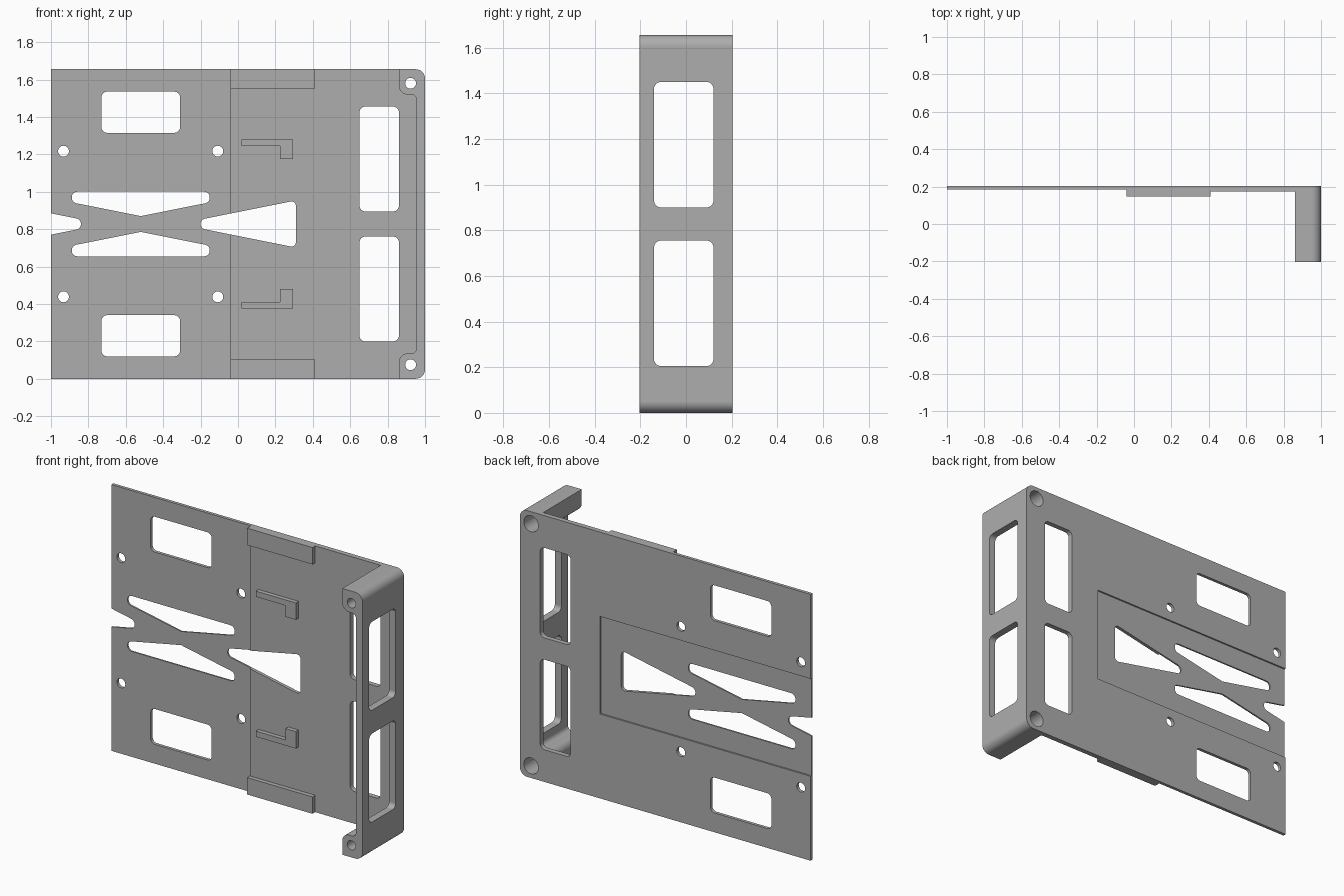
import bpy, bmesh, math
from mathutils import Vector

cube = bpy.data.objects.get("Cube")
if cube:
    bpy.data.objects.remove(cube, do_unlink=True)

HEIGHT = 1.655
MID = HEIGHT / 2
BACK, FRONT = 0.204, -0.204
THIN, THICK, RAISED = 0.184, 0.173, 0.146   # front faces of the plate and its tabs

grey = bpy.data.materials.new("plain grey")
grey.use_nodes = True
grey.diffuse_color = (0.42, 0.42, 0.42, 1)
grey.node_tree.nodes["Principled BSDF"].inputs["Base Color"].default_value = grey.diffuse_color


def rounded(points, steps=8):
    """Fillet every (a, b, radius) corner of a closed outline."""
    out = []
    for i, (a, b, radius) in enumerate(points):
        p = Vector((a, b))
        if radius == 0:
            out.append(p)
            continue
        before = Vector(points[i - 1][:2]) - p
        after = Vector(points[(i + 1) % len(points)][:2]) - p
        half = before.angle(after) / 2
        reach = min(radius / math.tan(half), before.length * 0.49, after.length * 0.49)
        radius = reach * math.tan(half)
        u, v = before.normalized(), after.normalized()
        centre = p + (u + v).normalized() * radius / math.sin(half)
        start, end = p + u * reach - centre, p + v * reach - centre
        sweep = start.angle_signed(end)
        for k in range(steps + 1):
            t = -sweep * k / steps
            c, s = math.cos(t), math.sin(t)
            out.append(centre + Vector((start.x * c - start.y * s, start.x * s + start.y * c)))
    return out


def box(a0, a1, b0, b1, r=0.0):
    return rounded([(a0, b0, r), (a1, b0, r), (a1, b1, r), (a0, b1, r)])


def circle(a, b, r, n=32):
    return [Vector((a + r * math.cos(math.tau * k / n), b + r * math.sin(math.tau * k / n)))
            for k in range(n)]


def flip(outline):
    """Mirror an outline about the middle height."""
    return [Vector((p.x, HEIGHT - p.y)) for p in reversed(outline)]


def both(outline):
    return [outline, flip(outline)]


def prism(name, outlines, d0, d1, along_x=False):
    """Extrude outlines along y (drawn in x, z) or along x (drawn in y, z)."""
    bm = bmesh.new()
    for outline in outlines:
        rings = [[bm.verts.new((d, p.x, p.y) if along_x else (p.x, d, p.y)) for p in outline]
                 for d in (d0, d1)]
        bm.faces.new(rings[0])
        bm.faces.new(rings[1])
        for i in range(len(outline)):
            bm.faces.new((rings[0][i - 1], rings[0][i], rings[1][i], rings[1][i - 1]))
    bmesh.ops.recalc_face_normals(bm, faces=bm.faces)
    mesh = bpy.data.meshes.new(name)
    bm.to_mesh(mesh)
    bm.free()
    mesh.materials.append(grey)
    obj = bpy.data.objects.new(name, mesh)
    bpy.context.collection.objects.link(obj)
    return obj


def cut(obj, cutters):
    for cutter in cutters:
        mod = obj.modifiers.new(cutter.name, "BOOLEAN")
        mod.operation, mod.solver, mod.object = "DIFFERENCE", "EXACT", cutter
    bpy.context.view_layer.update()
    result = obj.evaluated_get(bpy.context.evaluated_depsgraph_get())
    mesh = bpy.data.meshes.new_from_object(result)
    obj.modifiers.clear()
    obj.data = mesh


# Plate in two thicknesses
thin_plate = prism("thin_plate", [box(-1, -0.04, 0, HEIGHT)], THIN, BACK)
thick_outline = rounded([(-0.04, 0, 0), (1, 0, 0.05), (1, HEIGHT, 0.05), (-0.04, HEIGHT, 0)])
thick_plate = prism("thick_plate", [thick_outline], THICK, BACK)

# Side flange with a corner column at each end
upper = rounded([(0.955, MID, 0), (1, MID, 0), (1, HEIGHT, 0.05), (0.86, HEIGHT, 0),
                 (0.86, 1.52, 0.065), (0.955, 1.52, 0.03)])
half = upper[1:] + upper[:1]
profile = half[1:-1] + flip(half)[1:-1]
side_flange = prism("side_flange", [profile], FRONT, THICK)

# Raised tabs and hooks on the front
prism("edge_tabs", both(box(-0.04, 0.41, 1.55, HEIGHT)), RAISED, THICK)
hook = [Vector(p) for p in ((0.02, 1.245), (0.225, 1.245), (0.225, 1.175),
                            (0.295, 1.175), (0.295, 1.28), (0.02, 1.28))]
prism("hooks", both(hook), RAISED, THICK)

# Openings through the plate
openings = both(box(-0.73, -0.31, 1.315, 1.535, 0.03))
openings += both(box(0.65, 0.86, 0.895, 1.455, 0.03))
for x in (-0.933, -0.108):
    openings += both(circle(x, 1.217, 0.029))
openings += both(rounded([(-0.888, 1.0, 0.028), (-0.888, 0.943, 0.028), (-0.52, 0.87, 0),
                          (-0.152, 0.943, 0.028), (-0.152, 1.0, 0.028)]))
openings.append(rounded([(-1.1, MID - 0.077, 0), (-0.84, MID - 0.025, 0.03),
                         (-0.84, MID + 0.025, 0.03), (-1.1, MID + 0.077, 0)]))
openings.append(rounded([(-0.2, MID - 0.024, 0.03), (0.31, MID - 0.126, 0.025),
                         (0.31, MID + 0.126, 0.025), (-0.2, MID + 0.024, 0.03)]))
plate_cutter = prism("plate_opening_cutter", openings, 0.1, 0.3)

# Shallow recess in the back, flange windows and stepped corner bores
recess_cutter = prism("recess_cutter", [box(-1.1, 0.45, MID - 0.303, MID + 0.303)], 0.194, 0.3)
window_cutter = prism("flange_window_cutter", both(box(-0.14, 0.12, 0.9, 1.45, 0.03)),
                      0.9, 1.1, along_x=True)
bore_cutter = prism("bore_cutter", both(circle(0.923, 1.58, 0.029)), -0.3, -0.1)
counterbore_cutter = prism("counterbore_cutter", both(circle(0.923, 1.58, 0.05)), -0.12, 0.3)

cut(thin_plate, [plate_cutter, recess_cutter])
cut(thick_plate, [plate_cutter, recess_cutter, counterbore_cutter])
cut(side_flange, [window_cutter, bore_cutter, counterbore_cutter])
for cutter in (plate_cutter, recess_cutter, window_cutter, bore_cutter, counterbore_cutter):
    bpy.data.objects.remove(cutter, do_unlink=True)

# Smooth the rounded corners and bores, keeping flat faces flat
for obj in (thin_plate, thick_plate, side_flange):
    bpy.ops.object.select_all(action="DESELECT")
    obj.select_set(True)
    bpy.context.view_layer.objects.active = obj
    bpy.ops.object.shade_smooth_by_angle(angle=math.radians(30))
    obj.modifiers.new("even_normals", "WEIGHTED_NORMAL").keep_sharp = True
